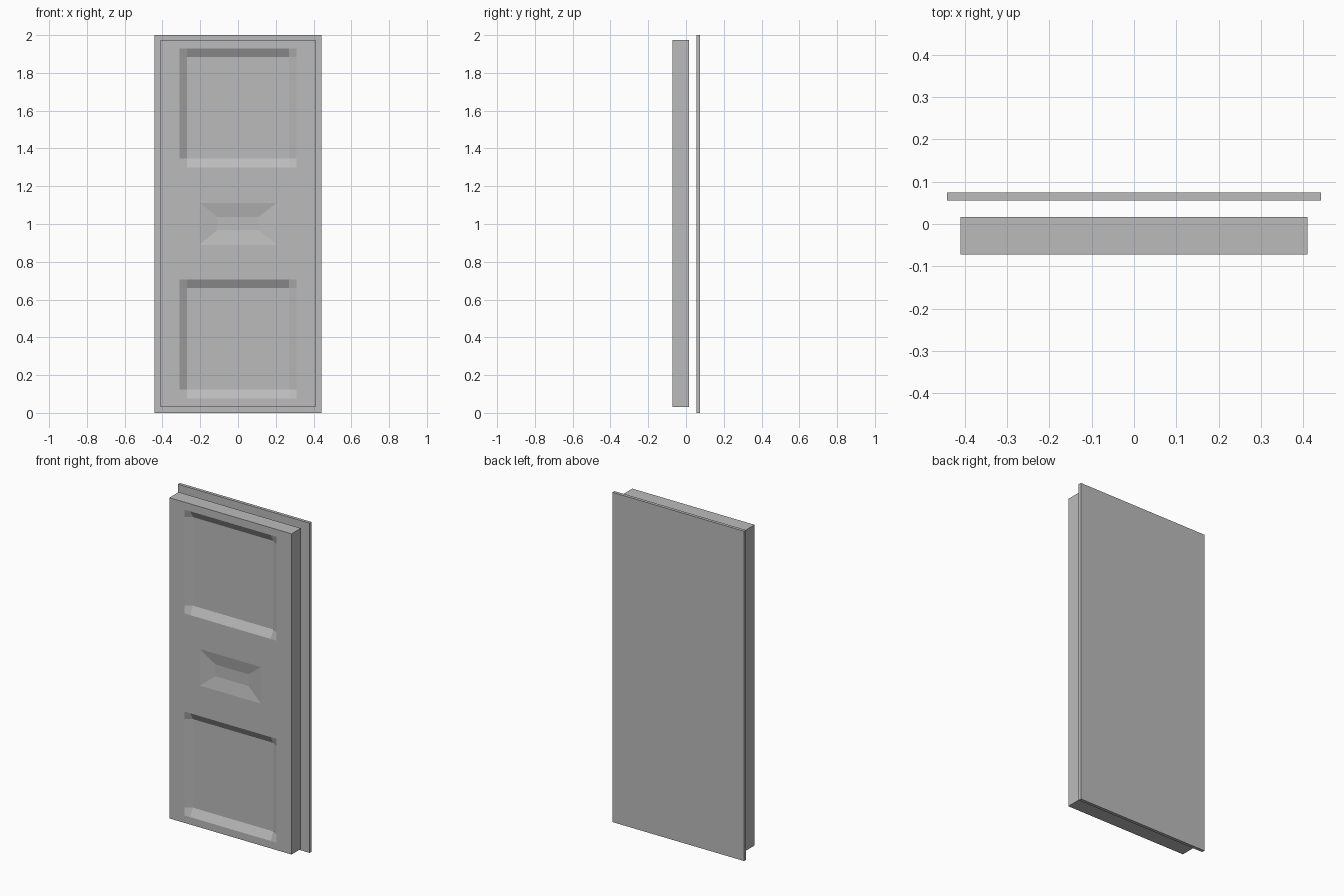
import bpy, bmesh

if "Cube" in bpy.data.objects:
    bpy.data.objects.remove(bpy.data.objects["Cube"])

grey = bpy.data.materials.new("plain grey")
grey.diffuse_color = (0.5, 0.5, 0.5, 1)
grey.use_nodes = True
grey.node_tree.nodes["Principled BSDF"].inputs["Base Color"].default_value = grey.diffuse_color

FRONT, BACK = -0.072, 0.017      # door body depth range
HALF_W, Z_LO, Z_HI = 0.41, 0.03, 1.975


def rect(half_w, z0, z1, y):
    return [(-half_w, y, z0), (half_w, y, z0), (half_w, y, z1), (-half_w, y, z1)]


def finish(bm, name):
    bmesh.ops.remove_doubles(bm, verts=bm.verts, dist=1e-5)
    bmesh.ops.recalc_face_normals(bm, faces=bm.faces)
    mesh = bpy.data.meshes.new(name)
    bm.to_mesh(mesh)
    bm.free()
    mesh.materials.append(grey)
    obj = bpy.data.objects.new(name, mesh)
    bpy.context.collection.objects.link(obj)
    return obj


def face(bm, points):
    bm.faces.new([bm.verts.new(p) for p in points])


def sunk_tile(bm, z0, z1, outer, inner, depth, square_corners):
    """Band of the door front with a sloped rectangular recess."""
    tile = rect(HALF_W, z0, z1, FRONT)
    o = rect(*outer, FRONT)
    n = rect(*inner, FRONT + depth)
    start, end = [], []
    for i in range(4):               # inner corners projected on the outer rim
        j = (i + 1) % 4
        if i % 2 == 0:
            start.append((n[i][0], FRONT, o[i][2]))
            end.append((n[j][0], FRONT, o[i][2]))
        else:
            start.append((o[i][0], FRONT, n[i][2]))
            end.append((o[i][0], FRONT, n[j][2]))
    for i in range(4):
        j = (i + 1) % 4
        if square_corners:
            face(bm, [tile[i], tile[j], o[j], end[i], start[i], o[i]])
            face(bm, [start[i], end[i], n[j], n[i]])
            face(bm, [o[i], start[i], n[i], end[i - 1]])
        else:
            face(bm, [tile[i], tile[j], o[j], o[i]])
            face(bm, [o[i], o[j], n[j], n[i]])
    face(bm, n)


# Door body: three recessed front bands, then sides and back
bm = bmesh.new()
cuts = [Z_LO, 0.8, 1.2, Z_HI]
sunk_tile(bm, cuts[0], cuts[1], (0.31, 0.075, 0.705), (0.27, 0.123, 0.66), 0.0255, True)
sunk_tile(bm, cuts[1], cuts[2], (0.205, 0.89, 1.112), (0.11, 0.967, 1.038), 0.014, False)
sunk_tile(bm, cuts[2], cuts[3], (0.31, 1.30, 1.93), (0.27, 1.348, 1.885), 0.0255, True)
for x in (-HALF_W, HALF_W):
    face(bm, [(x, FRONT, z) for z in cuts] + [(x, BACK, Z_HI), (x, BACK, Z_LO)])
for z in (Z_LO, Z_HI):
    face(bm, [(-HALF_W, FRONT, z), (HALF_W, FRONT, z), (HALF_W, BACK, z), (-HALF_W, BACK, z)])
face(bm, rect(HALF_W, Z_LO, Z_HI, BACK))
finish(bm, "door_panel")

# Thin backing sheet, floating just behind the door
bm = bmesh.new()
bmesh.ops.create_cube(bm, size=1)
for v in bm.verts:
    v.co = (v.co.x * 0.884, v.co.y * 0.019 + 0.0645, v.co.z * 2 + 1)
finish(bm, "back_sheet")
